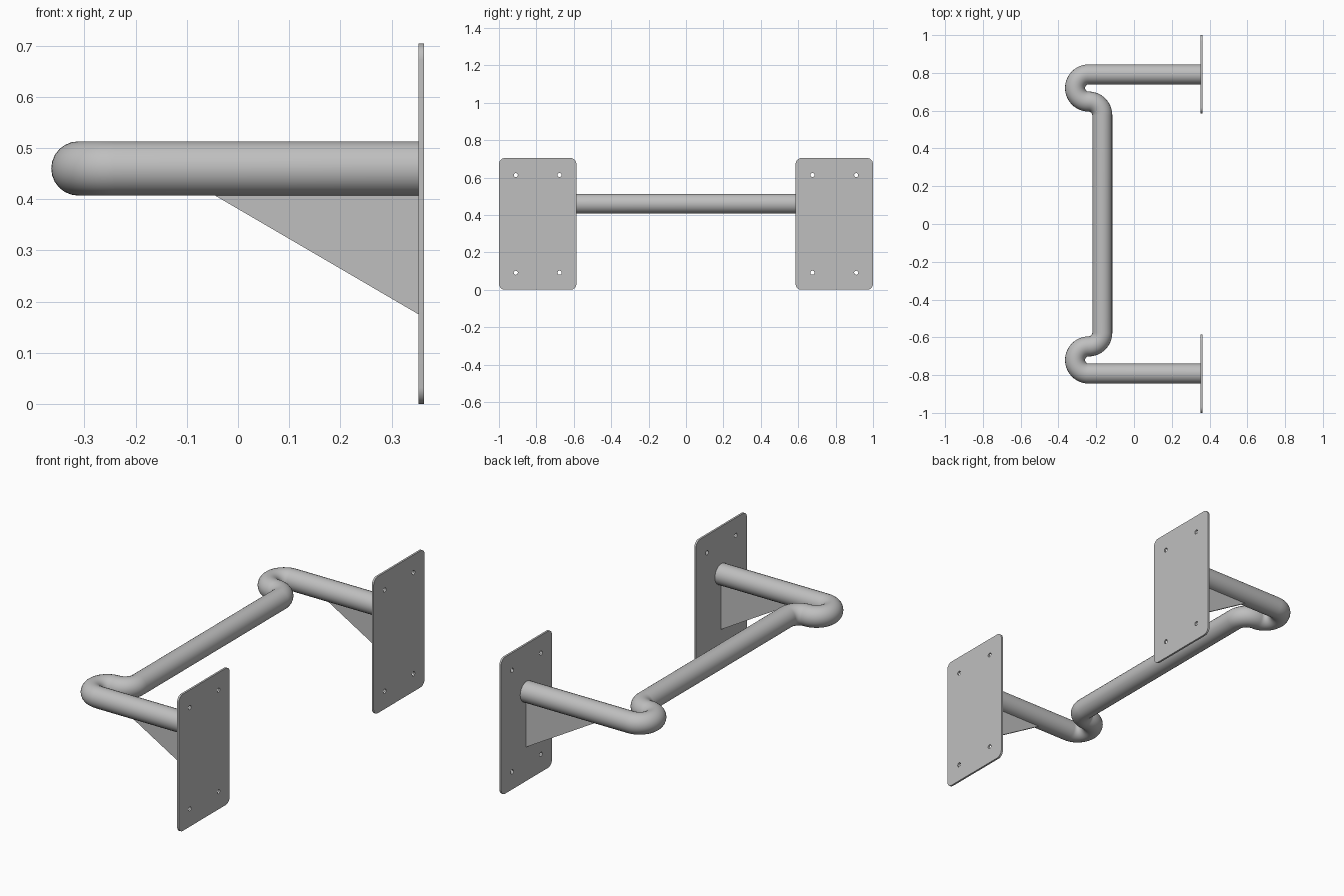
import bpy
from math import pi, sin, cos, radians

if "Cube" in bpy.data.objects:
    bpy.data.objects.remove(bpy.data.objects["Cube"], do_unlink=True)

steel = bpy.data.materials.new("grey_steel")
steel.use_nodes = True
GREY = (0.52, 0.52, 0.52, 1)
steel.diffuse_color = GREY
steel.node_tree.nodes["Principled BSDF"].inputs["Base Color"].default_value = GREY

TUBE_R, TUBE_Z = 0.053, 0.46
ARM_Y = 0.792
BEND_R = 0.072
BEND_X = -0.24
PLATE_X, PLATE_T = 0.358, 0.01


def arc(cx, cy, r, start, end, steps):
    """Points along an arc, angles in degrees."""
    angles = [radians(start + (end - start) * i / steps) for i in range(steps + 1)]
    return [(cx + r * cos(a), cy + r * sin(a)) for a in angles]


def add_spline(curve, points, closed):
    spline = curve.splines.new('POLY')
    spline.points.add(len(points) - 1)
    for p, (x, y) in zip(spline.points, points):
        p.co = (x, y, 0, 1)
    spline.use_cyclic_u = closed


def finish(name, curve, location, rotation):
    """Turn a curve into a mesh part with sharp edges kept."""
    obj = bpy.data.objects.new(name, curve)
    bpy.context.collection.objects.link(obj)
    obj.location, obj.rotation_euler = location, rotation
    bpy.ops.object.select_all(action='DESELECT')
    obj.select_set(True)
    bpy.context.view_layer.objects.active = obj
    bpy.ops.object.convert(target='MESH')
    obj = bpy.context.view_layer.objects.active
    obj.name = name
    obj.data.materials.clear()
    obj.data.materials.append(steel)
    bpy.ops.object.shade_smooth_by_angle(angle=radians(35))
    return obj


def flat_part(name, outlines, thickness, location, rotation):
    """Sheet metal part: first outline is the edge, the others are holes."""
    curve = bpy.data.curves.new(name, 'CURVE')
    curve.dimensions = '2D'
    curve.fill_mode = 'BOTH'
    curve.extrude = thickness / 2
    for outline in outlines:
        add_spline(curve, outline, True)
    return finish(name, curve, location, rotation)


# Bent tube: arm, hairpin bend, return bend, then mirrored along y
half = [(PLATE_X - PLATE_T / 2, ARM_Y)]
half += arc(BEND_X, ARM_Y - BEND_R, BEND_R, 90, 270, 24)
half += arc(BEND_X, ARM_Y - 3 * BEND_R, BEND_R, 90, 0, 14)[1:]
path = half + [(x, -y) for x, y in reversed(half)]
tube = bpy.data.curves.new("bent_tube", 'CURVE')
tube.dimensions = '3D'
tube.bevel_depth = TUBE_R
tube.bevel_resolution = 10
tube.use_fill_caps = True
add_spline(tube, path, False)
finish("bent_tube", tube, (0, 0, TUBE_Z), (0, 0, 0))

# Wall plate outline with rounded corners, and four screw holes
W, H, CORNER = 0.207, 0.352, 0.032
plate_edge = []
for i, (sx, sy) in enumerate([(1, 1), (-1, 1), (-1, -1), (1, -1)]):
    plate_edge += arc(sx * (W - CORNER), sy * (H - CORNER), CORNER, 90 * i, 90 * i + 90, 8)
holes = [arc(sx * 0.117, sy * 0.261, 0.011, 0, 337.5, 15) for sx in (-1, 1) for sy in (-1, 1)]

# Triangular gusset, its top edge sunk into the tube
gusset_edge = [(-0.067, 0.42), (PLATE_X, 0.172), (PLATE_X, 0.42)]

for side, label in ((1, "back"), (-1, "front")):
    flat_part(label + "_wall_plate", [plate_edge] + holes, PLATE_T,
              (PLATE_X, side * (1 - W), H), (pi / 2, 0, pi / 2))
    flat_part(label + "_gusset", [gusset_edge], 0.01,
              (0, side * ARM_Y, 0), (pi / 2, 0, 0))
